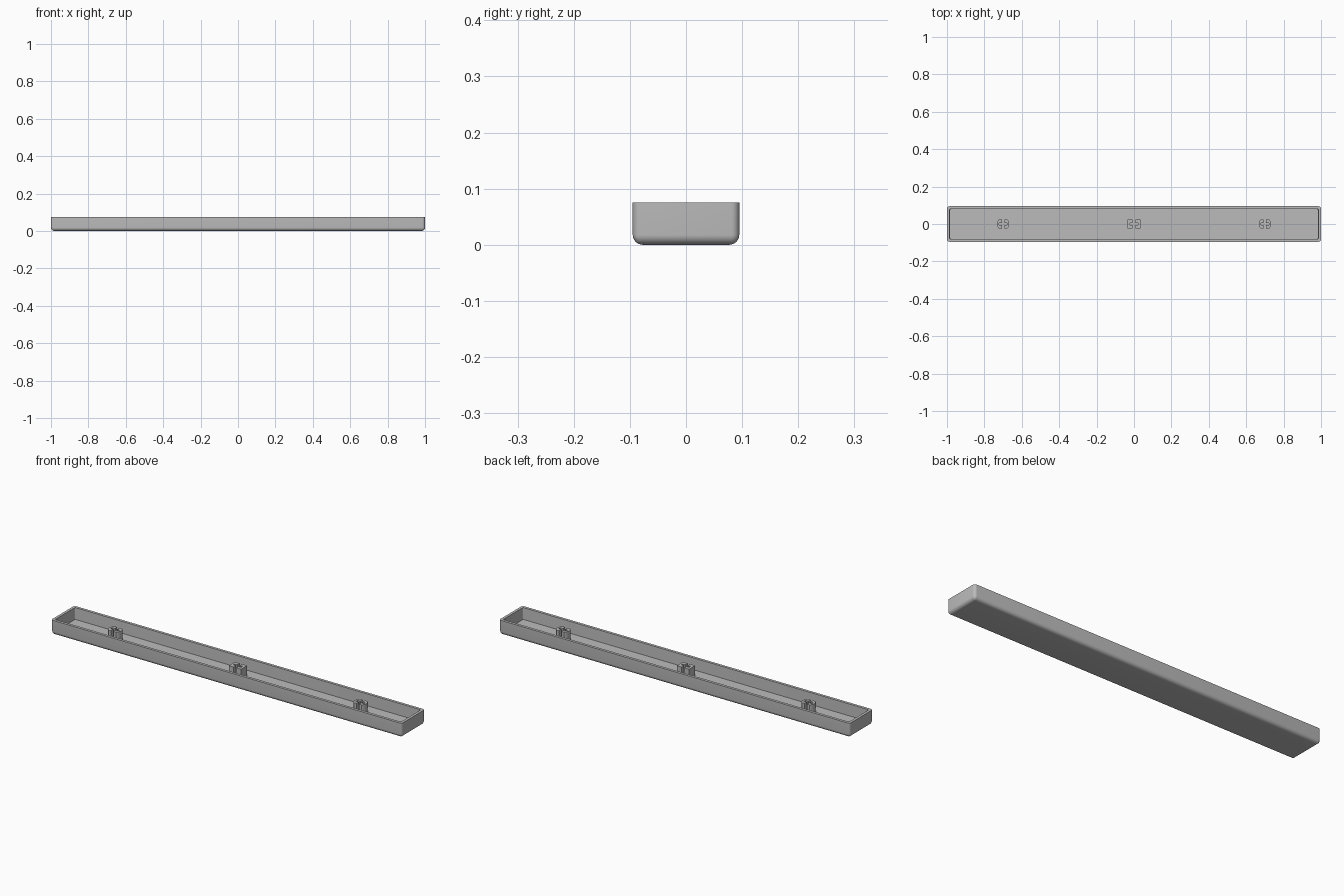
import bpy, bmesh
from math import sin, cos, pi, sqrt, radians

cube = bpy.data.objects.get("Cube")
if cube:
    bpy.data.objects.remove(cube, do_unlink=True)

grey = bpy.data.materials.new("plain grey")
grey.use_nodes = True
GREY = (0.5, 0.5, 0.5, 1)
grey.diffuse_color = GREY
grey.node_tree.nodes["Principled BSDF"].inputs["Base Color"].default_value = GREY

HX, HY, HEIGHT = 1.0, 0.095, 0.075
WALL, FLOOR = 0.014, 0.015
CORNER, ROUND = 0.014, 0.018
STEM_TOP = 0.07


def finish(name, bm):
    bmesh.ops.recalc_face_normals(bm, faces=bm.faces)
    mesh = bpy.data.meshes.new(name)
    bm.to_mesh(mesh)
    bm.free()
    mesh.materials.append(grey)
    obj = bpy.data.objects.new(name, mesh)
    bpy.context.collection.objects.link(obj)
    bpy.ops.object.select_all(action='DESELECT')
    obj.select_set(True)
    bpy.context.view_layer.objects.active = obj
    bpy.ops.object.shade_smooth_by_angle(angle=radians(35))
    return obj


def ring(bm, inset, radius, z, steps=6):
    """Rounded rectangle of vertices, inset from the outer outline."""
    verts = []
    for q, (sx, sy) in enumerate([(1, 1), (-1, 1), (-1, -1), (1, -1)]):
        cx, cy = sx * (HX - inset - radius), sy * (HY - inset - radius)
        for i in range(steps + 1):
            a = (q + i / steps) * pi / 2
            verts.append(bm.verts.new((cx + radius * cos(a), cy + radius * sin(a), z)))
    return verts


# Open tray: rounded underside, outer wall, rim, inner wall, floor
bm = bmesh.new()
profile = []
for i in range(9):
    a = i / 8 * pi / 2
    inset = ROUND * (1 - sin(a))
    profile.append((inset, max(CORNER - inset, 0.003), ROUND * (1 - cos(a))))
profile += [(0, CORNER, HEIGHT),
            (WALL, 0.006, HEIGHT),
            (WALL + 0.002, 0.005, FLOOR)]
rings = [ring(bm, *p) for p in profile]
for low, high in zip(rings, rings[1:]):
    n = len(low)
    for i in range(n):
        j = (i + 1) % n
        bm.faces.new((low[i], low[j], high[j], high[i]))
bm.faces.new(rings[0])
bm.faces.new(rings[-1])
finish("tray", bm)


def stem(name, x, outer):
    """Two mirrored C-shaped halves leaving a cross-shaped slot."""
    gap, slot, reach, half = 0.007, 0.006, 0.022, 0.025
    bm = bmesh.new()
    outline = ([(gap, -half)] + outer(half) + [(gap, half), (gap, slot),
               (reach, slot), (reach, -slot), (gap, -slot)])
    for side in (1, -1):
        base = bm.faces.new([bm.verts.new((x + side * px, py, FLOOR - 0.003))
                             for px, py in outline])
        top = bmesh.ops.extrude_face_region(bm, geom=[base])["geom"]
        for v in top:
            if isinstance(v, bmesh.types.BMVert):
                v.co.z = STEM_TOP
    finish(name, bm)


def round_side(half, radius=0.033, steps=10):
    ys = [half * (2 * i / steps - 1) for i in range(steps + 1)]
    return [(sqrt(radius ** 2 - y * y), y) for y in ys]


def square_side(half):
    return [(0.035, -half), (0.035, half)]


# Mounting stems
stem("centre_stem", 0, square_side)
stem("left_stem", 0.7, round_side)
stem("right_stem", -0.7, round_side)
